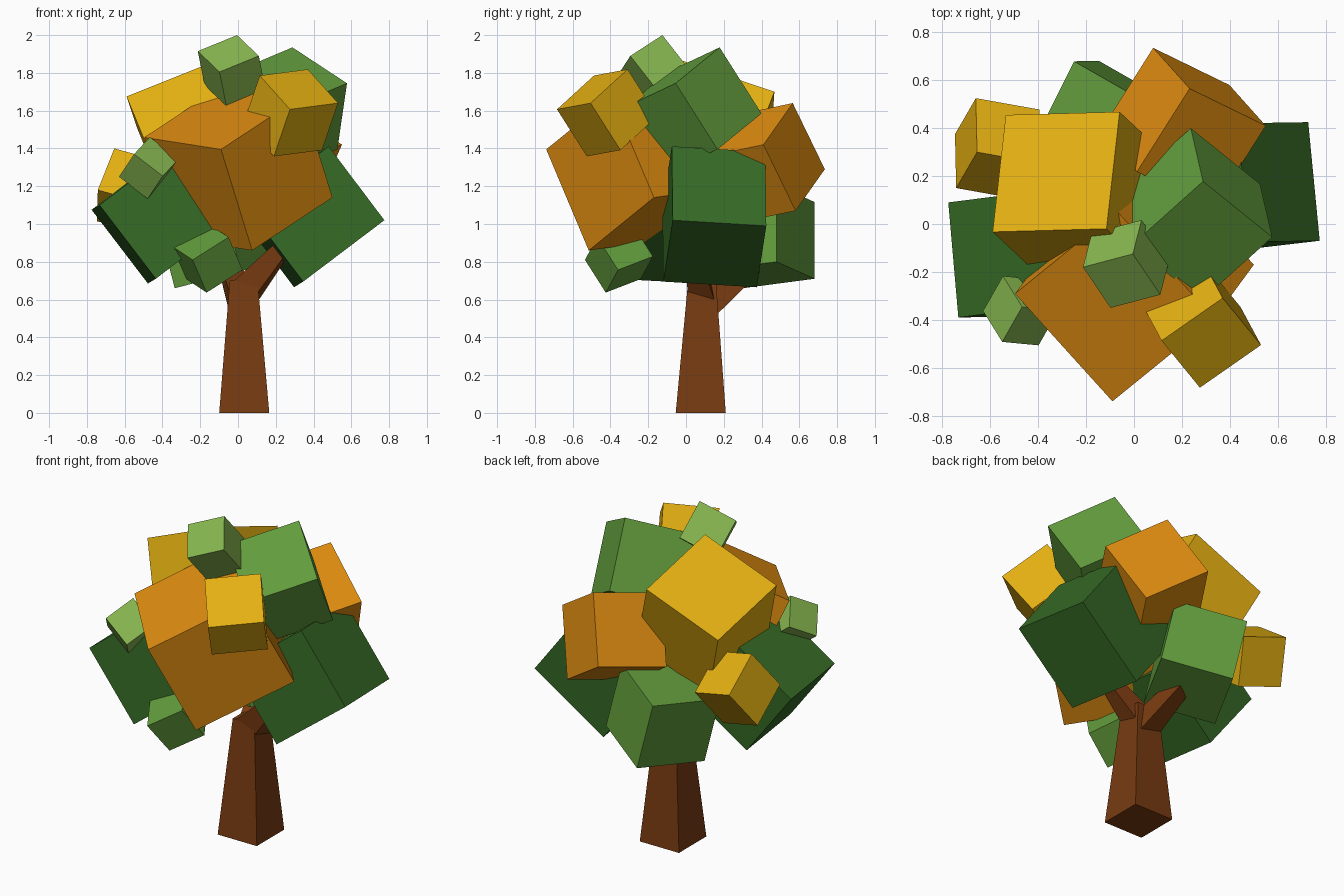
import bpy, bmesh
from mathutils import Vector, Matrix

if "Cube" in bpy.data.objects:
    bpy.data.objects.remove(bpy.data.objects["Cube"])


def material(name, rgb):
    lin = [((c / 255 + 0.055) / 1.055) ** 2.4 if c > 10 else c / 255 / 12.92 for c in rgb]
    m = bpy.data.materials.new(name)
    m.diffuse_color = (*lin, 1)
    m.use_nodes = True
    m.node_tree.nodes["Principled BSDF"].inputs["Base Color"].default_value = m.diffuse_color
    return m


bark = material("brown_bark", (120, 59, 17))
dark = material("dark_green", (54, 107, 38))
green = material("mid_green", (98, 156, 60))
light = material("light_green", (136, 184, 80))
yellow = material("yellow", (228, 176, 18))
orange = material("orange", (222, 140, 16))


def finish(bm, name, mat):
    bmesh.ops.recalc_face_normals(bm, faces=bm.faces)
    me = bpy.data.meshes.new(name)
    bm.to_mesh(me)
    bm.free()
    me.materials.append(mat)
    bpy.context.collection.objects.link(bpy.data.objects.new(name, me))


def leaf_block(name, mat, corner, a, b, depth=None):
    """Tilted cube from a corner and two neighbouring corners; third edge along their cross product."""
    p = Vector(corner)
    u, v = Vector(a) - p, Vector(b) - p
    n = u.cross(v).normalized() * (depth or (u.length + v.length) / 2)
    c = p + (u + v + n) / 2
    mtx = Matrix((u, v, n)).transposed().to_4x4()
    mtx.translation = c
    bm = bmesh.new()
    bmesh.ops.create_cube(bm, size=1, matrix=mtx)
    finish(bm, name, mat)


def limb(name, start, end, w0, w1, ax, ay):
    """Four-sided tapered limb; ax, ay are the cross-section axes."""
    bm = bmesh.new()
    ax, ay = Vector(ax).normalized(), Vector(ay).normalized()
    rings = [[bm.verts.new(Vector(c) + (ax * i + ay * j) * w / 2)
              for i, j in ((-1, -1), (1, -1), (1, 1), (-1, 1))]
             for c, w in ((start, w0), (end, w1))]
    for k in range(4):
        m = (k + 1) % 4
        bm.faces.new((rings[0][k], rings[0][m], rings[1][m], rings[1][k]))
    for r in rings:
        bm.faces.new(r)
    finish(bm, name, bark)


# trunk and two branches
limb("trunk", (0.033, 0.078, 0), (0.03, 0.085, 0.70), 0.265, 0.147, (1, 0, 0), (0, 1, 0))
limb("right_branch", (0.045, 0.08, 0.65), (0.235, 0.03, 0.87), 0.14, 0.08, (0.75, 0, -0.65), (0.25, 1, 0))
limb("back_branch", (0.025, 0.10, 0.58), (-0.06, 0.37, 0.80), 0.145, 0.09, (1, 0.3, 0), (0, 0.63, -0.77))

# large leaf blocks
leaf_block("front_orange_block", orange, (0.075, -0.515, 0.86), (-0.09, -0.74, 1.395), (0.5, -0.17, 1.14))
leaf_block("right_dark_block", dark, (0.775, -0.07, 1.02), (0.727, 0.425, 0.99), (0.345, -0.12, 0.695), 0.49)
leaf_block("left_dark_block", dark, (-0.733, -0.39, 1.10), (-0.435, -0.385, 0.71), (-0.775, 0.09, 1.075), 0.50)
leaf_block("top_green_block", green, (0.288, 0.178, 1.935), (0.237, 0.40, 1.585), (0.577, -0.055, 1.745))
leaf_block("top_yellow_block", yellow, (-0.59, -0.033, 1.675), (-0.535, 0.455, 1.51), (-0.115, -0.02, 1.865))
leaf_block("back_orange_block", orange, (0.232, 0.565, 1.64), (0.08, 0.735, 1.29), (0.55, 0.41, 1.42))
leaf_block("back_green_block", green, (-0.145, 0.68, 0.71), (-0.335, 0.30, 0.66), (0.205, 0.48, 0.80))

# small leaf blocks
leaf_block("front_yellow_block", yellow, (0.275, -0.683, 1.607), (0.53, -0.505, 1.64), (0.19, -0.525, 1.358))
leaf_block("left_yellow_block", yellow, (-0.655, 0.30, 1.40), (-0.742, 0.15, 1.18), (-0.66, 0.525, 1.235))
leaf_block("crown_light_block", light, (-0.005, -0.125, 2.0), (0.11, -0.295, 1.89), (-0.213, -0.18, 1.915))
leaf_block("left_light_block", light, (-0.467, -0.346, 1.46), (-0.55, -0.492, 1.37), (-0.547, -0.217, 1.34))
leaf_block("lower_green_block", green, (-0.24, -0.535, 0.81), (-0.05, -0.47, 0.93), (-0.166, -0.425, 0.637))
